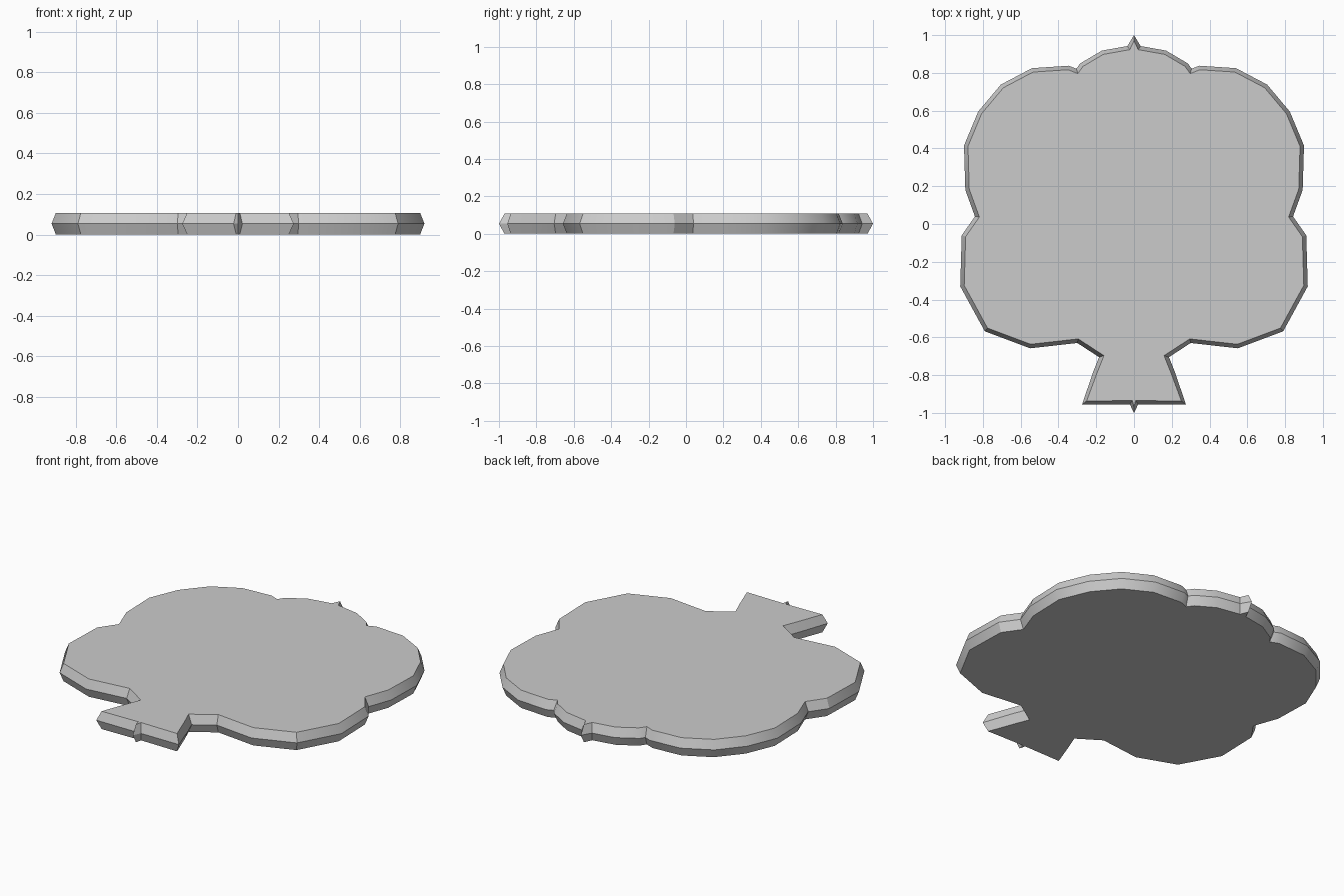
import bpy, bmesh, math
from mathutils import Vector

if "Cube" in bpy.data.objects:
    bpy.data.objects.remove(bpy.data.objects["Cube"])

H, INSET = 0.107, 0.021

# right half of the outline, from top tip to bottom tip
half = [(0, 1.0), (0.035, 0.942), (0.17, 0.918), (0.285, 0.85), (0.305, 0.822),
        (0.345, 0.838), (0.54, 0.825), (0.705, 0.738), (0.825, 0.595), (0.9, 0.415),
        (0.893, 0.18), (0.842, 0.04), (0.912, -0.06), (0.92, -0.33), (0.79, -0.568),
        (0.55, -0.658), (0.3, -0.63), (0.185, -0.705), (0.215, -0.78), (0.275, -0.955),
        (0.022, -0.955), (0, -1.0)]
half[16:17] = [(0.3, -0.63)]
outline = [Vector(p) for p in half] + [Vector((-x, y)) for x, y in half[-2:0:-1]]


def inset(points, d):
    """Mitred inward offset of a clockwise outline."""
    out = []
    n = len(points)
    for i, p in enumerate(points):
        a = (p - points[i - 1]).normalized()
        b = (points[(i + 1) % n] - p).normalized()
        na, nb = Vector((a.y, -a.x)), Vector((b.y, -b.x))
        m = (na + nb).normalized()
        out.append(p + m * min(d / max(m.dot(na), 0.3), d * 1.4))
    return out


# plaque: widest at mid height, edges chamfered towards both faces
bm = bmesh.new()
inner = inset(outline, INSET)
rings = [[bm.verts.new((p.x, p.y, z)) for p in pts]
         for pts, z in ((inner, 0), (outline, H / 2), (inner, H))]
n = len(outline)
for lo, hi in zip(rings, rings[1:]):
    for i in range(n):
        j = (i + 1) % n
        bm.faces.new((lo[i], lo[j], hi[j], hi[i]))
caps = [bm.faces.new(rings[0]), bm.faces.new(rings[-1])]
bmesh.ops.triangulate(bm, faces=caps)
bmesh.ops.recalc_face_normals(bm, faces=bm.faces)
mesh = bpy.data.meshes.new("plaque")
bm.to_mesh(mesh)
bm.free()
obj = bpy.data.objects.new("plaque", mesh)
bpy.context.collection.objects.link(obj)
bpy.context.view_layer.objects.active = obj
obj.select_set(True)
bpy.ops.object.shade_smooth_by_angle(angle=math.radians(30))
